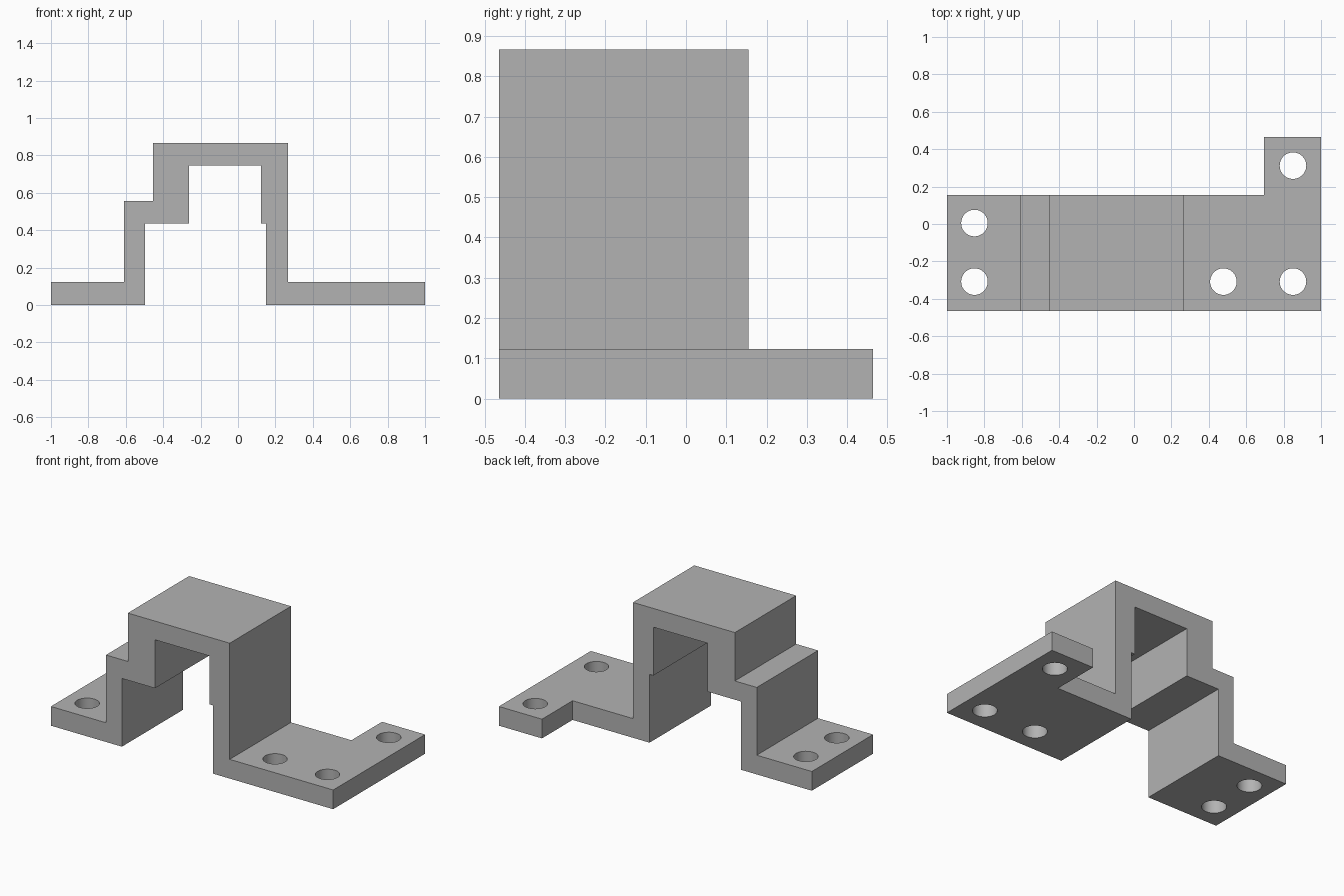
import bpy, bmesh
from mathutils import Vector

if "Cube" in bpy.data.objects:
    bpy.data.objects.remove(bpy.data.objects["Cube"])

FRONT, BACK, TAB_BACK = -0.465, 0.155, 0.465
THICK, STEP, ROOF = 0.123, 0.437, 0.867

grey = bpy.data.materials.new("plain grey")
grey.use_nodes = True
colour = (0.45, 0.45, 0.45, 1)
grey.diffuse_color = colour
grey.node_tree.nodes["Principled BSDF"].inputs["Base Color"].default_value = colour


def prism(name, points, direction):
    """Extrude a flat outline into a solid."""
    bm = bmesh.new()
    face = bm.faces.new([bm.verts.new(p) for p in points])
    top = bmesh.ops.extrude_face_region(bm, geom=[face])["geom"]
    moved = [v for v in top if isinstance(v, bmesh.types.BMVert)]
    bmesh.ops.translate(bm, verts=moved, vec=Vector(direction))
    bmesh.ops.recalc_face_normals(bm, faces=bm.faces)
    mesh = bpy.data.meshes.new(name)
    bm.to_mesh(mesh)
    bm.free()
    mesh.materials.append(grey)
    obj = bpy.data.objects.new(name, mesh)
    bpy.context.collection.objects.link(obj)
    return obj


def combine(target, tool, operation):
    """Apply a boolean and discard the tool."""
    bpy.context.view_layer.objects.active = target
    mod = target.modifiers.new(operation.lower(), "BOOLEAN")
    mod.object, mod.operation, mod.solver = tool, operation, "EXACT"
    bpy.ops.object.modifier_apply(modifier=mod.name)
    bpy.data.objects.remove(tool)


# Bent strip: left-to-right outline, over the top and back underneath
outer = [(-1, 0), (-1, THICK), (-0.61, THICK), (-0.61, 0.557), (-0.455, 0.557),
         (-0.455, ROOF), (0.267, ROOF), (0.267, THICK), (1, THICK), (1, 0)]
inner = [(0.15, 0), (0.15, STEP), (0.123, STEP), (0.123, 0.747),
         (-0.262, 0.747), (-0.262, STEP), (-0.497, STEP), (-0.497, 0)]
bracket = prism("stepped_bracket", [(x, FRONT, z) for x, z in outer + inner],
                (0, BACK - FRONT, 0))

# Rear mounting tab on the wide foot
tab = prism("rear_tab", [(0.695, 0, 0), (1, 0, 0), (1, TAB_BACK, 0),
                         (0.695, TAB_BACK, 0)], (0, 0, THICK))
combine(bracket, tab, "UNION")

# Screw holes through both feet
for x, y in [(-0.853, 0.005), (-0.853, -0.308), (0.478, -0.308),
             (0.85, -0.308), (0.85, 0.312)]:
    bpy.ops.mesh.primitive_cylinder_add(vertices=48, radius=0.071, depth=0.4,
                                        location=(x, y, THICK / 2))
    drill = bpy.context.object
    drill.hide_render = True
    drill.data.materials.append(grey)
    combine(bracket, drill, "DIFFERENCE")

# Smooth hole walls, crisp corners
bpy.ops.object.select_all(action="DESELECT")
bracket.select_set(True)
bpy.context.view_layer.objects.active = bracket
bpy.ops.object.shade_smooth_by_angle(angle=0.5)
